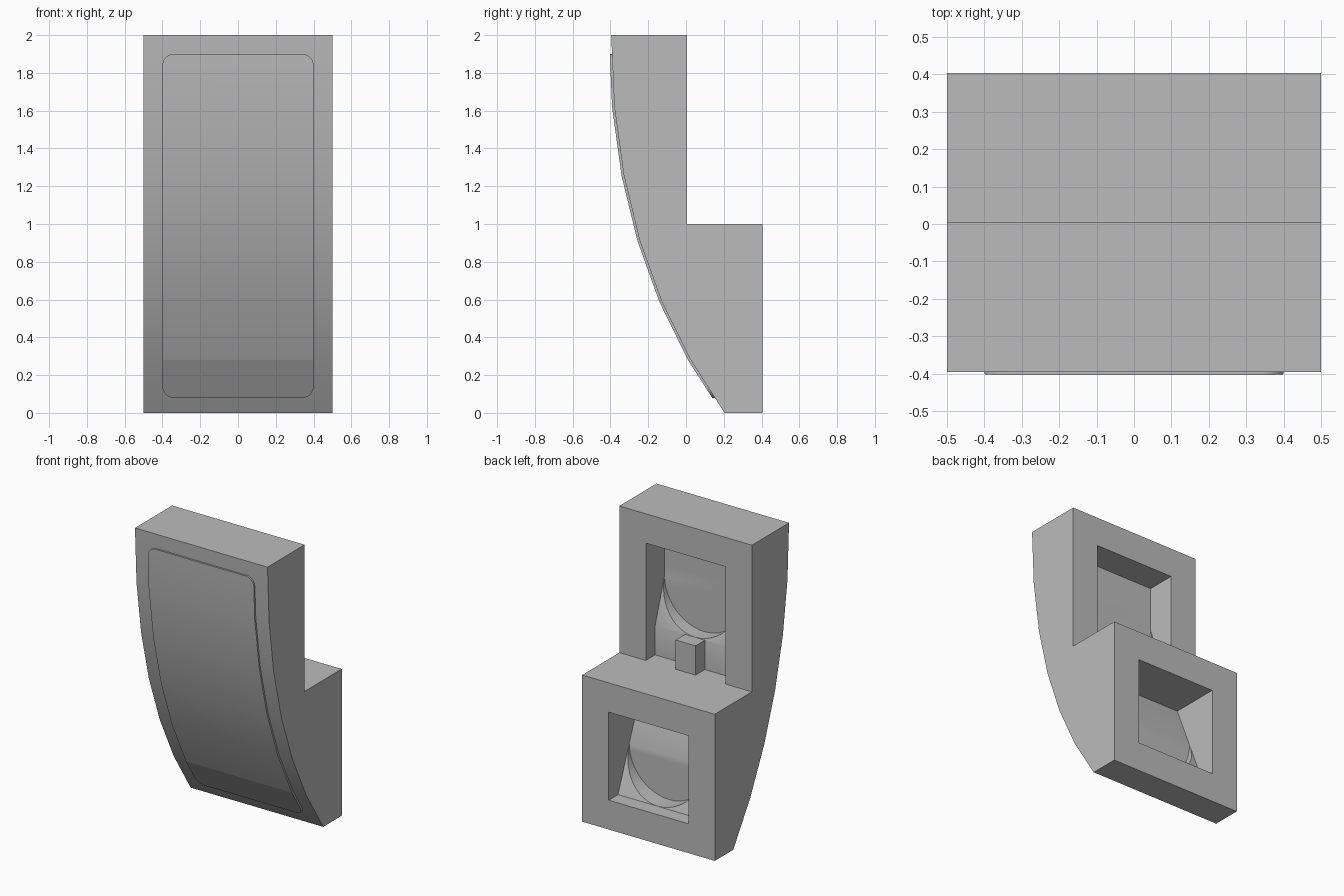
import bpy
import math
from mathutils import Vector

if "Cube" in bpy.data.objects:
    bpy.data.objects.remove(bpy.data.objects["Cube"])

SHIFT = 0.004  # centres the whole depth on y = 0

grey = bpy.data.materials.new("plain grey")
grey.use_nodes = True
COLOUR = (0.5, 0.5, 0.5, 1)
grey.diffuse_color = COLOUR
grey.node_tree.nodes["Principled BSDF"].inputs["Base Color"].default_value = COLOUR


def prism(name, profile, axis, low, high):
    """Extrude a closed 2D profile along x (profile is y, z) or y (profile is x, z)."""
    def place(p, d):
        return (d, p[0] + SHIFT, p[1]) if axis == "x" else (p[0], d + SHIFT, p[1])
    n = len(profile)
    verts = [place(p, low) for p in profile] + [place(p, high) for p in profile]
    faces = [tuple(range(n)), tuple(range(n, 2 * n))]
    faces += [(i, (i + 1) % n, n + (i + 1) % n, n + i) for i in range(n)]
    mesh = bpy.data.meshes.new(name)
    mesh.from_pydata(verts, [], faces)
    mesh.materials.append(grey)
    obj = bpy.data.objects.new(name, mesh)
    bpy.context.collection.objects.link(obj)
    bpy.context.view_layer.objects.active = obj
    bpy.ops.object.select_all(action="DESELECT")
    obj.select_set(True)
    bpy.ops.object.mode_set(mode="EDIT")
    bpy.ops.mesh.select_all(action="SELECT")
    bpy.ops.mesh.normals_make_consistent(inside=False)
    bpy.ops.object.mode_set(mode="OBJECT")
    return obj


def carve(target, cutter, operation="DIFFERENCE"):
    mod = target.modifiers.new("carve", "BOOLEAN")
    mod.operation, mod.solver, mod.object = operation, "EXACT", cutter
    bpy.context.view_layer.objects.active = target
    bpy.ops.object.modifier_apply(modifier=mod.name)
    bpy.data.objects.remove(cutter)


def smooth(obj):
    bpy.ops.object.select_all(action="DESELECT")
    obj.select_set(True)
    bpy.context.view_layer.objects.active = obj
    bpy.ops.object.shade_smooth_by_angle(angle=math.radians(30))


def front_curve(offset):
    """Bowed front from top to bottom, moved outwards by offset."""
    points = []
    for i in range(7):
        t = i / 6
        out = Vector((-2.34 + 0.68 * t, -1.2 * t)).normalized() * offset
        points.append((-0.4 + 0.6 * t * t + out.x, 2 - 2.34 * t + 0.34 * t * t + out.y))
    return points


def arc(cx, cz, r, start, end, steps):
    angles = [math.radians(start + (end - start) * i / steps) for i in range(steps + 1)]
    return [(cx + r * math.cos(a), cz + r * math.sin(a)) for a in angles]


# Cabinet with a stepped back
cabinet = prism("cabinet", front_curve(0) + [(0.4, 0), (0.4, 1), (0, 1), (0, 2)], "x", -0.5, 0.5)

# Recesses: a sloping-floored box plus a round pocket in each
upper = [(0.1, 1), (-0.1, 1), (-0.1, 1.2), (-0.2, 1.5), (-0.2, 1.8), (0.1, 1.8)]
lower = [(0.5, 0.2), (0.3, 0.2), (0.06, 0.8), (0.5, 0.8)]
for profile, centre, depth, back in ((upper, 1.5, -0.2, 0.1), (lower, 0.5, 0.18, 0.5)):
    carve(cabinet, prism("recess_cutter", profile, "x", -0.3, 0.3))
    circle = arc(0, centre, 0.299, 0, 360, 48)[:-1]
    carve(cabinet, prism("pocket_cutter", circle, "y", depth, back))
smooth(cabinet)

# Small block standing in the upper recess
block = [(-0.1, 1), (0, 1), (0, 1.2), (-0.1, 1.2)]
prism("recess_block", block, "x", -0.075, 0.075)

# Thin front panel with rounded corners, following the bow
panel = prism("front_panel", front_curve(0.012) + front_curve(-0.004)[::-1], "x", -0.45, 0.45)
R = 0.06
outline = []
for sx, z, start in ((1, 1.9 - R, 0), (-1, 1.9 - R, 90), (-1, 0.08 + R, 180), (1, 0.08 + R, 270)):
    outline += arc(sx * (0.4 - R), z, R, start, start + 90, 8)
carve(panel, prism("panel_outline", outline, "y", -0.6, 0.5), "INTERSECT")
smooth(panel)
for face in panel.data.polygons:  # crisp lowest facet
    if face.center.z < 0.27:
        face.use_smooth = False
